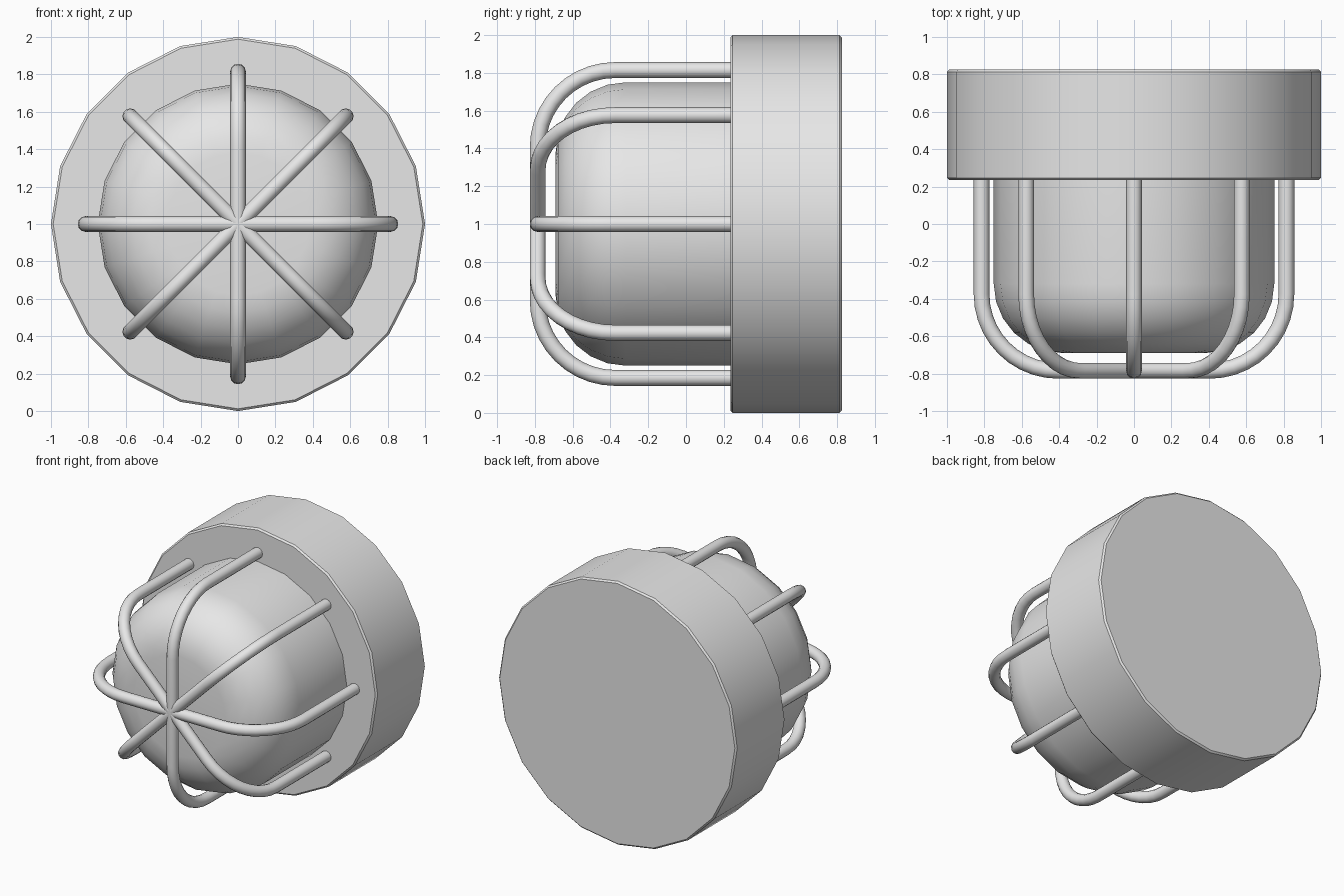
import bpy, bmesh
from math import sin, cos, pi, radians
from mathutils import Vector

cube = bpy.data.objects.get("Cube")
if cube:
    bpy.data.objects.remove(cube, do_unlink=True)

SIDES = 20
CENTRE = Vector((0, 0, 1))

grey = bpy.data.materials.new("light_grey")
grey.use_nodes = True
grey.diffuse_color = (0.8, 0.8, 0.8, 1)
grey.node_tree.nodes["Principled BSDF"].inputs["Base Color"].default_value = (0.8, 0.8, 0.8, 1)


def smooth(obj, angle):
    bpy.ops.object.select_all(action="DESELECT")
    obj.select_set(True)
    bpy.context.view_layer.objects.active = obj
    bpy.ops.object.shade_smooth_by_angle(angle=radians(angle))


def add_object(name, data):
    obj = bpy.data.objects.new(name, data)
    obj.location = CENTRE
    bpy.context.collection.objects.link(obj)
    data.materials.append(grey)
    return obj


def lathe(name, profile):
    """Turn (radius, y) points around the y axis and cap both ends."""
    bm = bmesh.new()
    rings = [[bm.verts.new((r * cos(2 * pi * i / SIDES), y, r * sin(2 * pi * i / SIDES)))
              for i in range(SIDES)] for r, y in profile]
    for a, b in zip(rings, rings[1:]):
        for i in range(SIDES):
            j = (i + 1) % SIDES
            bm.faces.new((a[i], a[j], b[j], b[i]))
    bm.faces.new(rings[0])
    bm.faces.new(rings[-1])
    bmesh.ops.recalc_face_normals(bm, faces=bm.faces[:])
    mesh = bpy.data.meshes.new(name)
    bm.to_mesh(mesh)
    bm.free()
    obj = add_object(name, mesh)
    smooth(obj, 30)
    return obj


# Mounting base with slightly chamfered rims
front, back, rim = 0.235, 0.825, 0.012
lathe("mounting_base", [(1 - rim, front), (1, front + rim), (1, back - rim), (1 - rim, back)])

# Lamp cover with a rounded front
bend = 0.37
arc = [pi / 2 * k / 6 for k in range(7)]
cover = [(0.75 - bend + bend * sin(a), -0.69 + bend - bend * cos(a)) for a in arc]
lathe("lamp_cover", cover + [(0.75, front + 0.02)])

# Guard bars: four arches crossing at the front
reach, nose, turn = 0.815, -0.785, 0.41
half = [(reach, front + 0.03)]
for k in range(11):
    a = pi / 2 * k / 10
    half.append((reach - turn + turn * cos(a), nose + turn - turn * sin(a)))
path = half + [(-r, y) for r, y in reversed(half)]

for n in range(4):
    angle = n * pi / 4
    curve = bpy.data.curves.new(f"guard_bar_{n + 1}", "CURVE")
    curve.dimensions = "3D"
    curve.bevel_depth = 0.042
    curve.bevel_resolution = 4
    curve.use_fill_caps = True
    spline = curve.splines.new("POLY")
    spline.points.add(len(path) - 1)
    for point, (r, y) in zip(spline.points, path):
        point.co = (r * cos(angle), y, r * sin(angle), 1)
    bar = add_object(f"guard_bar_{n + 1}", curve)
    bpy.ops.object.select_all(action="DESELECT")
    bar.select_set(True)
    bpy.context.view_layer.objects.active = bar
    bpy.ops.object.convert(target="MESH")
    smooth(bpy.context.view_layer.objects.active, 40)
